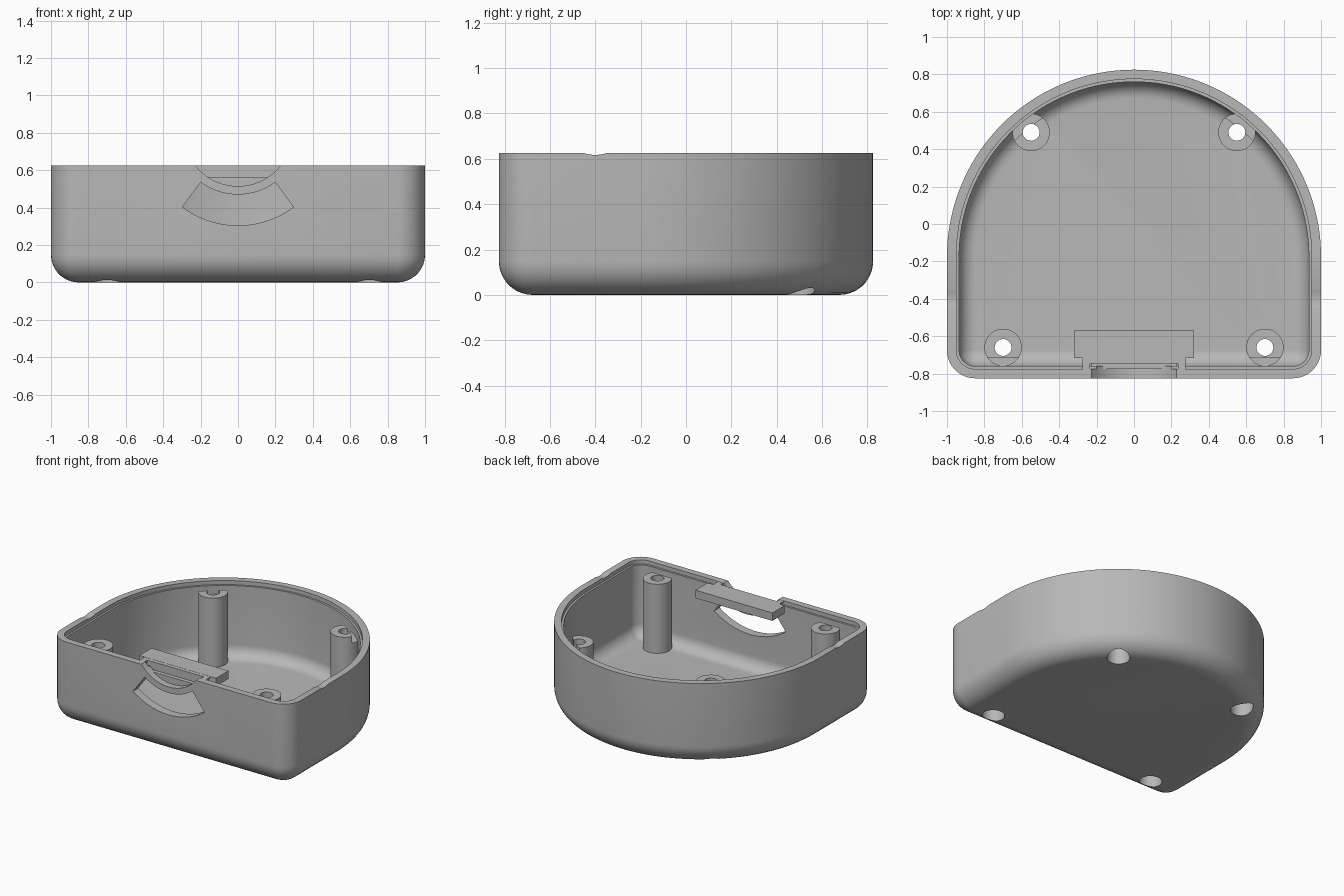
import bpy, bmesh
from math import sin, cos, pi, acos, radians
from mathutils import Matrix

cube = bpy.data.objects.get("Cube")
if cube:
    bpy.data.objects.remove(cube, do_unlink=True)

grey = bpy.data.materials.new("plain grey")
grey.use_nodes = True
grey.diffuse_color = (0.48, 0.48, 0.48, 1)
grey.node_tree.nodes["Principled BSDF"].inputs["Base Color"].default_value = grey.diffuse_color

TOP = 0.625
DIAL_Z = 0.805   # centre height of the arched opening


def make(name, bm):
    bmesh.ops.recalc_face_normals(bm, faces=bm.faces)
    mesh = bpy.data.meshes.new(name)
    bm.to_mesh(mesh)
    bm.free()
    mesh.materials.append(grey)
    obj = bpy.data.objects.new(name, mesh)
    bpy.context.collection.objects.link(obj)
    return obj


def outline(d):
    """D-shaped plan, moved inward by d."""
    r, c = 1 - d, max(0.15 - d, 0.005)
    pts = [(r * cos(pi * i / 72), -0.175 + r * sin(pi * i / 72)) for i in range(73)]
    for side, start in ((-1, pi), (1, 1.5 * pi)):
        for i in range(11):
            a = start + pi / 2 * i / 10
            pts.append((side * (r - c) + c * cos(a), -0.825 + d + c + c * sin(a)))
    return pts


def loft(name, layers, ring=False):
    """Stack outlines given as (inset, height); a ring joins last to first."""
    bm = bmesh.new()
    loops = [[bm.verts.new((x, y, z)) for x, y in outline(d)] for d, z in layers]
    pairs = list(zip(loops, loops[1:]))
    if ring:
        pairs.append((loops[-1], loops[0]))
    else:
        bm.faces.new(loops[0])
        bm.faces.new(loops[-1])
    for low, high in pairs:
        for i in range(len(low)):
            j = (i + 1) % len(low)
            bm.faces.new((low[i], low[j], high[j], high[i]))
    return make(name, bm)


def cylinder(name, r, x, y, z0, z1):
    bm = bmesh.new()
    bmesh.ops.create_cone(bm, cap_ends=True, segments=40, radius1=r, radius2=r,
                          depth=z1 - z0, matrix=Matrix.Translation((x, y, (z0 + z1) / 2)))
    return make(name, bm)


def prism(name, pts, y0, y1):
    """Extrude an x-z profile along y."""
    bm = bmesh.new()
    face = bm.faces.new([bm.verts.new((x, y0, z)) for x, z in pts])
    new = bmesh.ops.extrude_face_region(bm, geom=[face])["geom"]
    bmesh.ops.translate(bm, vec=(0, y1 - y0, 0),
                        verts=[v for v in new if isinstance(v, bmesh.types.BMVert)])
    return make(name, bm)


def arc(r, half, n=32):
    return [(r * sin(a), DIAL_Z - r * cos(a))
            for a in (half * (2 * i / n - 1) for i in range(n + 1))]


def segment(r, top):
    return arc(r, acos((DIAL_Z - top) / r))


def box(x, z0, z1):
    return [(-x, z0), (x, z0), (x, z1), (-x, z1)]


def cut(obj, cutters):
    for c in cutters:
        c.hide_render = True
        mod = obj.modifiers.new("cut", "BOOLEAN")
        mod.operation, mod.solver, mod.object = "DIFFERENCE", "EXACT", c
    dg = bpy.context.evaluated_depsgraph_get()
    mesh = bpy.data.meshes.new_from_object(obj.evaluated_get(dg))
    obj.modifiers.clear()
    obj.data = mesh


def fillet(inset, z, r, n=9):
    """Layers of a rounded bottom edge."""
    return [(inset + r * (1 - sin(a)), z + r * (1 - cos(a)))
            for a in (pi / 2 * i / n for i in range(n + 1))]


# Case body and its cavity, with a small ledge under the rim
shell = loft("case_shell", fillet(0, 0, 0.149) + [(0, TOP)])
cavity = loft("cavity_cutter", fillet(0.065, 0.06, 0.09) +
              [(0.065, 0.595), (0.05, 0.595), (0.05, 0.8)])

# Arched opening: rim notch above, fan-shaped window below
notch = prism("notch_cutter", segment(0.29, 0.7), -0.9, -0.7)
half = radians(36.5)
fan = prism("fan_cutter", arc(0.5, half) + arc(0.335, half)[::-1], -0.9, -0.7)

# Shallow dips on the two side rims
bm = bmesh.new()
bmesh.ops.create_cone(bm, cap_ends=True, segments=96, radius1=0.16, radius2=0.16, depth=3,
                      matrix=Matrix.Translation((0, -0.4, TOP + 0.152)) @ Matrix.Rotation(pi / 2, 4, "Y"))
dips = make("dip_cutter", bm)

# Screw posts with through holes, counterbores and lid clearance
clearance = loft("clearance_cutter", [(0.01, 0.53), (0.01, 0.7), (0.11, 0.7), (0.11, 0.53)], True)
helpers = [cavity, notch, fan, dips, clearance]
posts, bores = [], []
for label, px, py in (("back", 0.55, 0.49), ("front", 0.70, -0.66)):
    for side, s in (("left", 1), ("right", -1)):
        post = cylinder(f"{label}_{side}_post", 0.1, s * px, py, 0.055, 0.58)
        hole = cylinder("hole_cutter", 0.045, s * px, py, -0.1, 0.8)
        bore = cylinder("bore_cutter", 0.078, s * px, py, -0.1, 0.35)
        cut(post, [clearance, bore, hole])
        posts.append(post)
        bores.append(bore)
        helpers += [hole, bore]
cut(shell, [cavity, notch, fan, dips] + bores)

# Baffle behind the notch, stepped back near its top
baffle = prism("notch_baffle", segment(0.33, TOP - 0.001), -0.775, -0.715)
step = prism("step_cutter", box(0.235, 0.565, 0.7), -0.9, -0.745)
cut(baffle, [step])
helpers.append(step)

# Flat bar across the back of the baffle
bar = prism("cross_bar", box(0.32, 0.565, TOP), -0.716, -0.57)

for h in helpers:
    bpy.data.objects.remove(h, do_unlink=True)

# Smooth curved walls, keep edges crisp
bpy.ops.object.select_all(action="DESELECT")
for obj in [shell, baffle, bar] + posts:
    obj.select_set(True)
    bpy.context.view_layer.objects.active = obj
bpy.ops.object.shade_smooth_by_angle(angle=radians(30))
